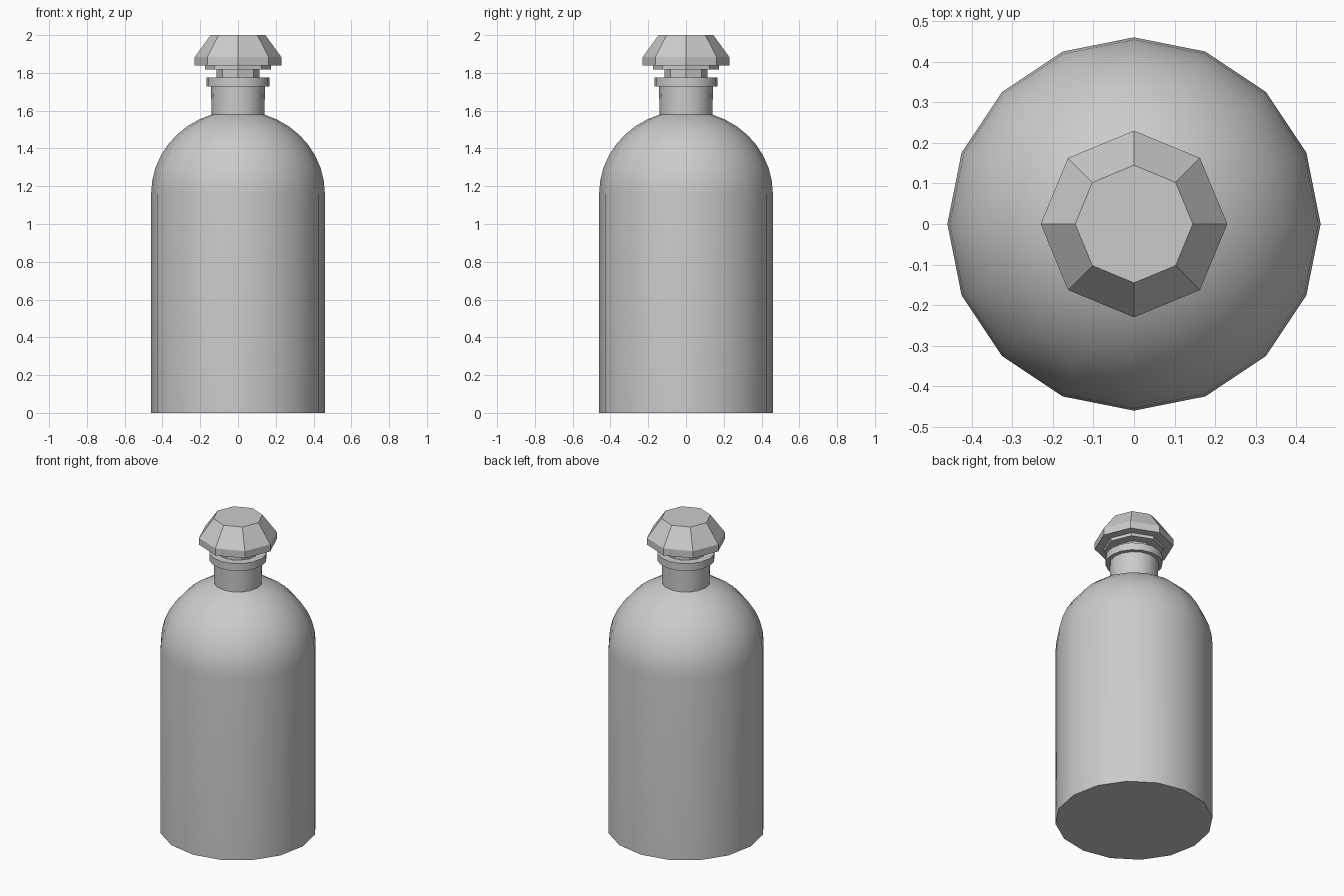
import bpy, bmesh, math

if "Cube" in bpy.data.objects:
    bpy.data.objects.remove(bpy.data.objects["Cube"])


def lathe(name, profile, sides, smooth=None):
    """Revolve (radius, z) points around z; radius 0 makes a closing cap."""
    bm = bmesh.new()
    rings = []
    for r, z in profile:
        rings.append([bm.verts.new((r * math.cos(2 * math.pi * i / sides),
                                    r * math.sin(2 * math.pi * i / sides), z))
                      for i in range(sides)])
    for a, b in zip(rings, rings[1:]):
        for i in range(sides):
            j = (i + 1) % sides
            bm.faces.new((a[i], a[j], b[j], b[i]))
    bm.faces.new(rings[0][::-1])
    bm.faces.new(rings[-1])
    bmesh.ops.recalc_face_normals(bm, faces=bm.faces)
    me = bpy.data.meshes.new(name)
    bm.to_mesh(me)
    bm.free()
    ob = bpy.data.objects.new(name, me)
    bpy.context.collection.objects.link(ob)
    if smooth:
        bpy.ops.object.select_all(action='DESELECT')
        ob.select_set(True)
        bpy.context.view_layer.objects.active = ob
        bpy.ops.object.shade_smooth_by_angle(angle=math.radians(smooth))
    return ob


# Bottle: straight wall, domed shoulder, neck and flat lip
last = math.acos(0.14 / 0.46)
dome = [(0.46 * math.cos(last * k / 8), 1.16 + 0.44 * math.sin(last * k / 8))
        for k in range(9)]
lathe("bottle", [(0.46, 0)] + dome +
      [(0.143, 1.728), (0.168, 1.728), (0.168, 1.775), (0.118, 1.775), (0.118, 1.6)],
      16, 35)

# Stopper: octagonal stem, collar and faceted knob
lathe("stopper", [(0.115, 1.62), (0.115, 1.818), (0.175, 1.818), (0.175, 1.838),
                  (0.23, 1.838), (0.23, 1.883), (0.145, 2.0)], 8)
